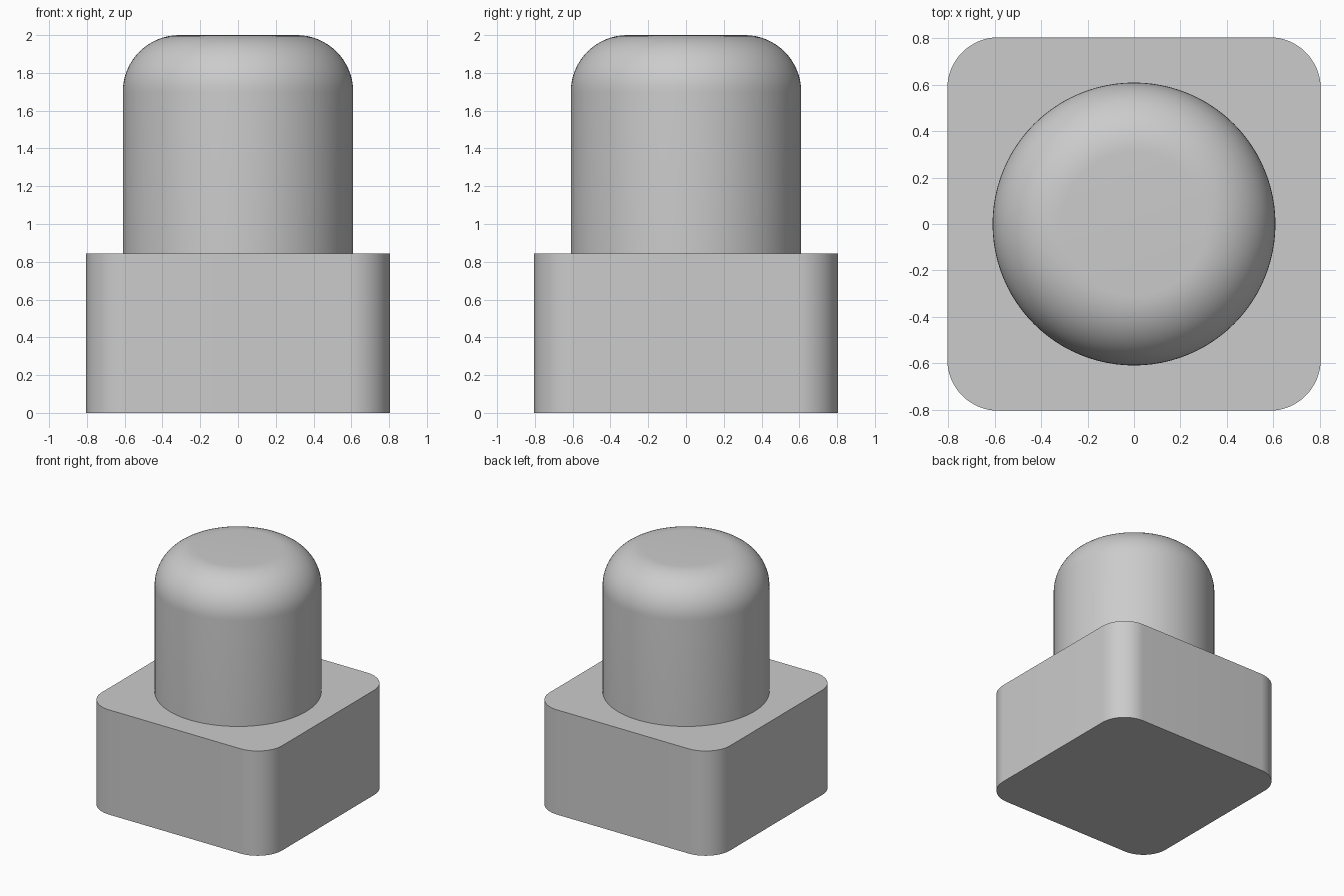
import bpy
import bmesh
from math import sin, cos, pi, radians

cube = bpy.data.objects.get("Cube")
if cube:
    bpy.data.objects.remove(cube, do_unlink=True)

grey = bpy.data.materials.new("light_grey")
grey.use_nodes = True
colour = (0.6, 0.6, 0.6, 1)
grey.diffuse_color = colour
grey.node_tree.nodes["Principled BSDF"].inputs["Base Color"].default_value = colour

HALF, BASE_TOP, CORNER = 0.805, 0.845, 0.22
RADIUS, TOP, FILLET = 0.61, 2.0, 0.3


def finish(bm, name):
    bmesh.ops.recalc_face_normals(bm, faces=bm.faces)
    mesh = bpy.data.meshes.new(name)
    bm.to_mesh(mesh)
    bm.free()
    mesh.materials.append(grey)
    obj = bpy.data.objects.new(name, mesh)
    bpy.context.collection.objects.link(obj)
    bpy.ops.object.select_all(action='DESELECT')
    obj.select_set(True)
    bpy.context.view_layer.objects.active = obj
    bpy.ops.object.shade_smooth_by_angle(angle=radians(30))
    return obj


# Square base with rounded upright corners
bm = bmesh.new()
bmesh.ops.create_cube(bm, size=1)
for v in bm.verts:
    v.co = (v.co.x * 2 * HALF, v.co.y * 2 * HALF, (v.co.z + 0.5) * BASE_TOP)
uprights = [e for e in bm.edges if abs(e.verts[0].co.z - e.verts[1].co.z) > 0.1]
bmesh.ops.bevel(bm, geom=uprights, offset=CORNER, segments=16,
                profile=0.5, affect='EDGES')
finish(bm, "square_base")

# Round post with a filleted top edge, turned from a profile
bm = bmesh.new()
profile = [(0, BASE_TOP - 0.05), (RADIUS, BASE_TOP - 0.05)]
steps = 16
for i in range(steps + 1):
    a = i / steps * pi / 2
    profile.append((RADIUS - FILLET + FILLET * cos(a), TOP - FILLET + FILLET * sin(a)))
profile.append((0, TOP))
verts = [bm.verts.new((r, 0, z)) for r, z in profile]
edges = [bm.edges.new(pair) for pair in zip(verts, verts[1:])]
bmesh.ops.spin(bm, geom=verts + edges, cent=(0, 0, 0), axis=(0, 0, 1),
               angle=2 * pi, steps=96)
bmesh.ops.remove_doubles(bm, verts=bm.verts, dist=0.0005)
finish(bm, "round_post")
